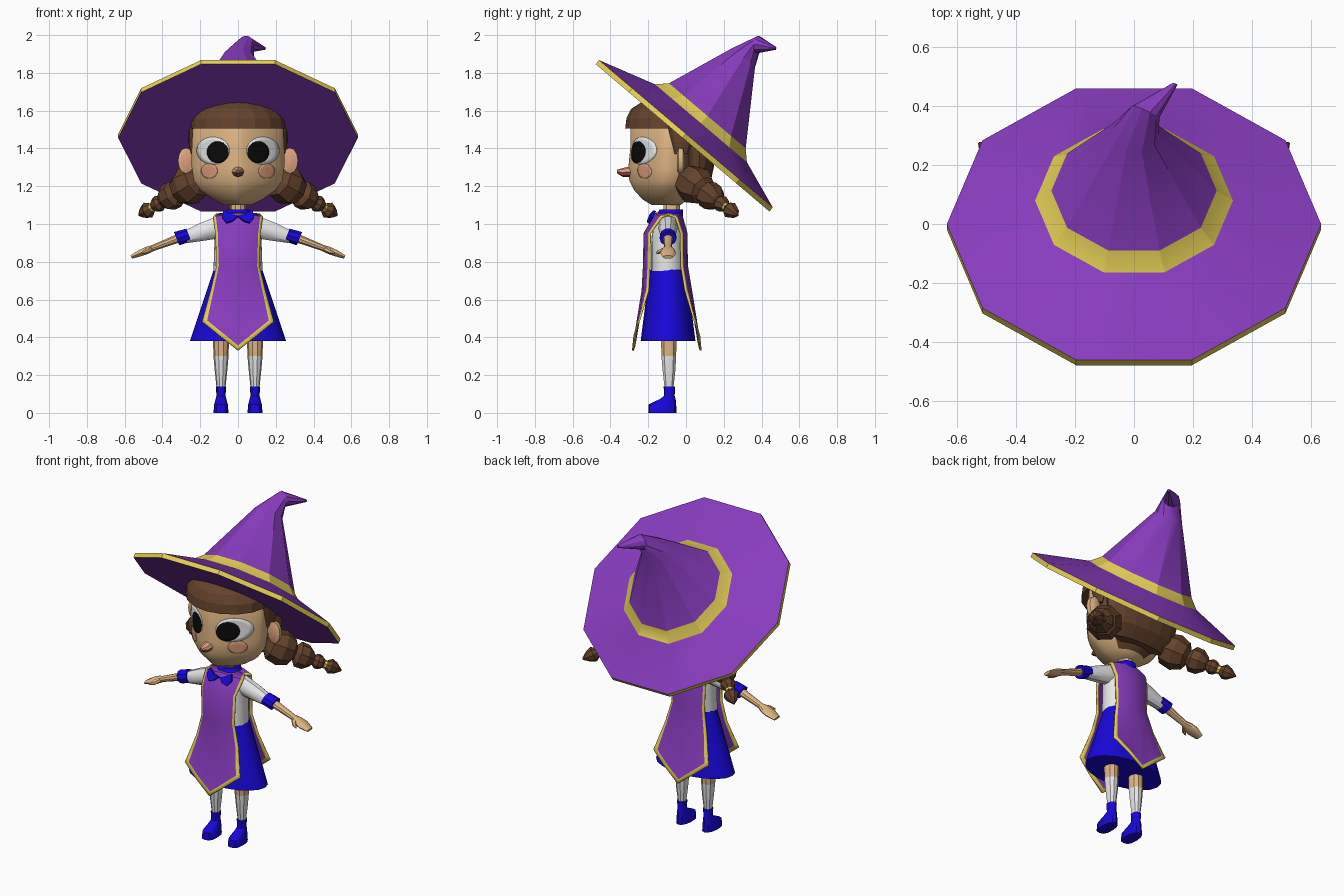
import bpy, bmesh
from math import sin, cos, pi, radians
from mathutils import Vector
from mathutils.bvhtree import BVHTree

if "Cube" in bpy.data.objects:
    bpy.data.objects.remove(bpy.data.objects["Cube"])

X, Y, Z = Vector((1, 0, 0)), Vector((0, 1, 0)), Vector((0, 0, 1))
BODY_Y = -0.095


def material(name, *rgb):
    m = bpy.data.materials.new(name)
    m.use_nodes = True
    lin = [((c / 255 + 0.055) / 1.055) ** 2.4 for c in rgb] + [1]
    m.diffuse_color = lin
    m.node_tree.nodes["Principled BSDF"].inputs["Base Color"].default_value = lin
    return m


purple = material("purple cloth", 136, 60, 190)
gold = material("gold trim", 230, 208, 86)
blue = material("blue cloth", 24, 6, 216)
white = material("white cloth", 232, 232, 232)
skin = material("skin", 224, 182, 133)
blush = material("blush", 224, 160, 126)
brown = material("brown hair", 100, 66, 44)
black = material("black pupil", 10, 10, 10)
lip = material("dark lip", 150, 88, 72)


def build(name, verts, faces, mats, indices=None, rule=None, mirror=False,
          smooth=35, thick=0):
    """Make an object; colour faces by index list or by a rule on (centre, normal)."""
    mesh = bpy.data.meshes.new(name)
    mesh.from_pydata([tuple(v) for v in verts], [], faces)
    for m in mats:
        mesh.materials.append(m)
    for i, p in enumerate(mesh.polygons):
        if indices:
            p.material_index = indices[i]
    bm = bmesh.new()
    bm.from_mesh(mesh)
    bmesh.ops.recalc_face_normals(bm, faces=bm.faces)
    for f in bm.faces:
        if rule:
            f.material_index = rule(f.calc_center_median(), f.normal)
    bm.to_mesh(mesh)
    bm.free()
    ob = bpy.data.objects.new(name, mesh)
    bpy.context.collection.objects.link(ob)
    if smooth:
        bpy.ops.object.select_all(action='DESELECT')
        ob.select_set(True)
        bpy.context.view_layer.objects.active = ob
        bpy.ops.object.shade_smooth_by_angle(angle=radians(smooth))
    if thick:
        sol = ob.modifiers.new("Thickness", 'SOLIDIFY')
        sol.thickness, sol.offset = thick, 0
    if mirror:
        ob.modifiers.new("Mirror", 'MIRROR')
    return ob


def ring(c, axis, ru, rv, n, hint=X):
    """Ellipse of points around an axis."""
    v = axis.cross(hint).normalized()
    u = v.cross(axis).normalized()
    return [Vector(c) + u * ru * cos(2 * pi * i / n) + v * rv * sin(2 * pi * i / n)
            for i in range(n)]


def section(z, hw, yf, yb, n=16, front=2, cx=0):
    """Horizontal cross-section whose front half may be pointed or boxy."""
    pts = []
    for i in range(n):
        c, s = cos(2 * pi * i / n), sin(2 * pi * i / n)
        e = 2 / (front if s < -1e-6 else 2)
        x = abs(c) ** e * (1 if c > 0 else -1)
        y = abs(s) ** e * (1 if s > 0 else -1)
        pts.append(Vector((cx + hw * x, (yf + yb) / 2 + (yb - yf) / 2 * y, z)))
    return pts


def loft(name, rings, mats, bands=None, **kw):
    """Skin a stack of rings and cap both ends; bands gives a colour per step."""
    n, k = len(rings[0]), len(rings)
    faces = [(r * n + i, r * n + (i + 1) % n, (r + 1) * n + (i + 1) % n, (r + 1) * n + i)
             for r in range(k - 1) for i in range(n)]
    faces += [tuple(range(n)), tuple(range((k - 1) * n, k * n))]
    idx = [b for b in bands for _ in range(n)] + [bands[0], bands[-1]] if bands else None
    return build(name, [v for r in rings for v in r], faces, mats, idx, **kw)


def sections(name, rows, mats, n=16, front=2, cx=0, **kw):
    return loft(name, [section(*r, n, front, cx) for r in rows], mats, **kw)


# Hat: tilted ten-sided brim with a flat underside, gold band and a bent crown
tilt = radians(40.3)
up, fore = Vector((0, sin(tilt), cos(tilt))), Vector((0, -cos(tilt), sin(tilt)))


def hat_ring(r, h, shift=0):
    return ring(Vector((0, -0.007, 1.47)) + up * h + fore * shift, up, r, r, 10)


bend = Vector((0.4, 0.9, -0.1)).normalized()
loft("hat", [hat_ring(0.3, -0.018), hat_ring(0.634, -0.018),
             hat_ring(0.634, 0.01), hat_ring(0.335, 0.104, -0.025),
             hat_ring(0.28, 0.156, -0.025),
             ring((0, 0.305, 1.88), up, 0.085, 0.083, 10),
             ring((0.04, 0.38, 1.95), bend, 0.05, 0.047, 10),
             ring((0.14, 0.475, 1.93), bend, 0.008, 0.008, 10)],
     [purple, gold], [0, 1, 0, 1, 0, 0, 0], smooth=25)

# Head with hair-coloured back
head = sections("head", [
    (1.10, 0.07, -0.18, -0.03), (1.13, 0.13, -0.23, 0.01), (1.18, 0.20, -0.275, 0.05),
    (1.23, 0.235, -0.30, 0.08), (1.30, 0.245, -0.305, 0.09), (1.40, 0.245, -0.295, 0.09),
    (1.50, 0.24, -0.295, 0.10), (1.58, 0.20, -0.26, 0.06)],
    [skin, brown], n=32, front=1.38, smooth=50,
    rule=lambda c, nor: int(c.y > -0.02 and c.z > 1.15))
sections("fringe", [
    (1.505, 0.25, -0.322, 0.10), (1.56, 0.245, -0.315, 0.10),
    (1.61, 0.20, -0.29, 0.05), (1.645, 0.14, -0.235, 0.0), (1.66, 0.09, -0.18, -0.04)],
    [brown], front=1.9, smooth=0)
sections("side_lock", [(1.37, 0.012, -0.06, 0.01), (1.43, 0.022, -0.075, 0.03),
                       (1.53, 0.024, -0.10, 0.04)],
         [brown], n=8, cx=0.24, mirror=True, smooth=0)
sections("back_hair", [(1.16, 0.17, 0.0, 0.07), (1.22, 0.235, -0.01, 0.13),
                       (1.36, 0.255, -0.015, 0.16), (1.46, 0.25, -0.03, 0.13)],
         [brown], smooth=0)

# Ears, nose
loft("ear", [ring((0.275, y, 1.335), Y, r, 1.6 * r, 12) for y, r in
             ((-0.048, 0.03), (-0.04, 0.043), (-0.015, 0.04), (-0.005, 0.02))],
     [skin, blush], rule=lambda c, nor: int(nor.y < -0.9), mirror=True)
loft("nose", [ring((0, y, z), -Y, r, 0.9 * r, 8) for y, z, r in
              ((-0.28, 1.278, 0.034), (-0.335, 1.273, 0.026), (-0.365, 1.278, 0.01))],
     [blush, lip], rule=lambda c, nor: int(nor.z < 0.3))

# Painted face details laid on the head surface
tree = BVHTree.FromPolygons([v.co for v in head.data.vertices],
                            [tuple(p.vertices) for p in head.data.polygons])


def face_plate(name, cx, cz, rx, rz, mat, lift):
    n, rings = 24, []
    for k in (0.02, 0.25, 0.5, 0.75, 1):
        row = []
        for p in ring((cx, -1, cz), -Y, rx * k, rz * k, n):
            hit = tree.ray_cast(p, Y)[0]
            row.append((hit or Vector((p.x, -0.15, p.z))) - Y * lift)
        rings.append(row)
    verts = [v for r in rings for v in r]
    faces = [tuple(range(n))] + [
        (r * n + i, r * n + (i + 1) % n, (r + 1) * n + (i + 1) % n, (r + 1) * n + i)
        for r in range(4) for i in range(n)]
    build(name, verts, faces, [mat], mirror=True, thick=0.002)


face_plate("eye_white", 0.132, 1.388, 0.087, 0.073, white, 0.004)
face_plate("pupil", 0.107, 1.38, 0.057, 0.058, black, 0.008)
face_plate("cheek", 0.152, 1.28, 0.043, 0.04, blush, 0.002)

# Braids: beaded profile along a straight line, with a gold tie
start, end = Vector((0.2, 0, 1.24)), Vector((0.525, 0.275, 1.045))
beads = ((0, 0.05), (0.05, 0.09), (0.2, 0.105), (0.33, 0.08), (0.37, 0.045),
         (0.42, 0.075), (0.52, 0.073), (0.6, 0.045), (0.62, 0.03), (0.67, 0.045),
         (0.72, 0.04), (0.76, 0.025), (0.79, 0.025), (0.85, 0.045), (0.92, 0.033),
         (1, 0.004))
loft("braid", [ring(start.lerp(end, t), (end - start).normalized(), r, r, 8)
               for t, r in beads],
     [brown, gold], [int(i == 11) for i in range(len(beads) - 1)],
     mirror=True, smooth=0)

# Neck, collar, shirt and skirt
sections("neck", [(1.03, 0.045, -0.125, -0.03), (1.14, 0.04, -0.12, -0.03)], [skin], n=10)
sections("collar", [(1.03, 0.085, -0.165, -0.015), (1.078, 0.058, -0.14, -0.015)],
         [blue], n=12)
build("collar_wing", [(0, -0.185, 1.04), (0.035, -0.185, 1.05), (0.075, -0.165, 1.07),
                      (0.085, -0.18, 1.035), (0.062, -0.2, 1.005), (0.03, -0.2, 1.015)],
      [(0, 1, 2, 3, 4, 5)], [blue], mirror=True, thick=0.015, smooth=0)
sections("shirt", [(0.75, 0.13, -0.185, -0.005), (0.90, 0.125, -0.185, -0.01),
                   (1.01, 0.13, -0.175, -0.015), (1.05, 0.09, -0.15, -0.03)],
         [white], front=2.5)
sections("skirt", [(0.38, 0.255, -0.24, 0.05), (0.58, 0.188, -0.215, 0.025),
                   (0.76, 0.128, -0.19, 0)], [blue], n=20)

# Tabard panels: rows of centre height, edge height, half width, front and back depth
rows = ((1.065, 1.05, 0.115, 0.0, 0.0), (1.055, 1.035, 0.13, 0.065, 0.07),
        (0.95, 0.95, 0.118, 0.125, 0.098), (0.78, 0.78, 0.112, 0.128, 0.1),
        (0.65, 0.65, 0.143, 0.135, 0.122), (0.355, 0.505, 0.183, 0.178, 0.165),
        (0.33, 0.483, 0.19, 0.186, 0.173))
columns = (-1, -0.89, -0.5, 0, 0.5, 0.89, 1)
for name, side in (("front_tabard", -1), ("back_tabard", 1)):
    verts, faces, cols = [], [], []
    last, w = len(rows) - 2, len(columns)
    for zc, ze, hw, *depths in rows:
        d = depths[side > 0]
        for t in columns:
            verts.append((hw * t, BODY_Y + side * (d - min(d, 0.03) * t * t),
                          zc + (ze - zc) * abs(t)))
    for r in range(last + 1):
        for c in range(w - 1):
            a = r * w + c
            faces.append((a, a + 1, a + w + 1, a + w))
            cols.append(int(c in (0, w - 2) or r == last))
    build(name, verts, faces, [purple, gold], cols, thick=0.01)


# Arms: sleeve, cuff, forearm with mitten hand, thumb
def arm_part(name, rows, mat, n=10):
    axis = Vector((0.92, 0, -0.38)).normalized()
    loft(name, [ring((x, BODY_Y, z), axis, ry, rz, n, Y) for x, z, ry, rz in rows],
         [mat], mirror=True)


arm_part("sleeve", ((0.09, 0.985, 0.052, 0.062), (0.18, 0.96, 0.047, 0.052),
                    (0.28, 0.93, 0.037, 0.035)), white)
arm_part("cuff", ((0.26, 0.942, 0.043, 0.038), (0.325, 0.922, 0.045, 0.04)), blue)
arm_part("forearm", ((0.30, 0.93, 0.027, 0.025), (0.45, 0.873, 0.02, 0.017),
                     (0.48, 0.861, 0.036, 0.02), (0.52, 0.845, 0.042, 0.018),
                     (0.565, 0.825, 0.028, 0.01)), skin)
point = Vector((0.6, -0.7, -0.3)).normalized()
loft("thumb", [ring((0.465, -0.11, 0.866), point, 0.014, 0.014, 6),
               ring((0.49, -0.142, 0.853), point, 0.013, 0.012, 6),
               ring((0.51, -0.155, 0.846), point, 0.005, 0.005, 6)], [skin], mirror=True)

# Legs with socks, and ankle boots
sections("leg", [(0.12, 0.022, -0.113, -0.067), (0.22, 0.033, -0.125, -0.055),
                 (0.30, 0.04, -0.132, -0.05), (0.42, 0.043, -0.135, -0.048)],
         [white, skin], n=10, cx=0.09, bands=[0, 0, 1], mirror=True)
sections("boot", [(0, 0.04, -0.2, -0.05), (0.045, 0.036, -0.198, -0.052),
                  (0.075, 0.028, -0.135, -0.055), (0.09, 0.024, -0.117, -0.06),
                  (0.14, 0.027, -0.118, -0.058)],
         [blue], n=12, front=3, cx=0.09, mirror=True)
